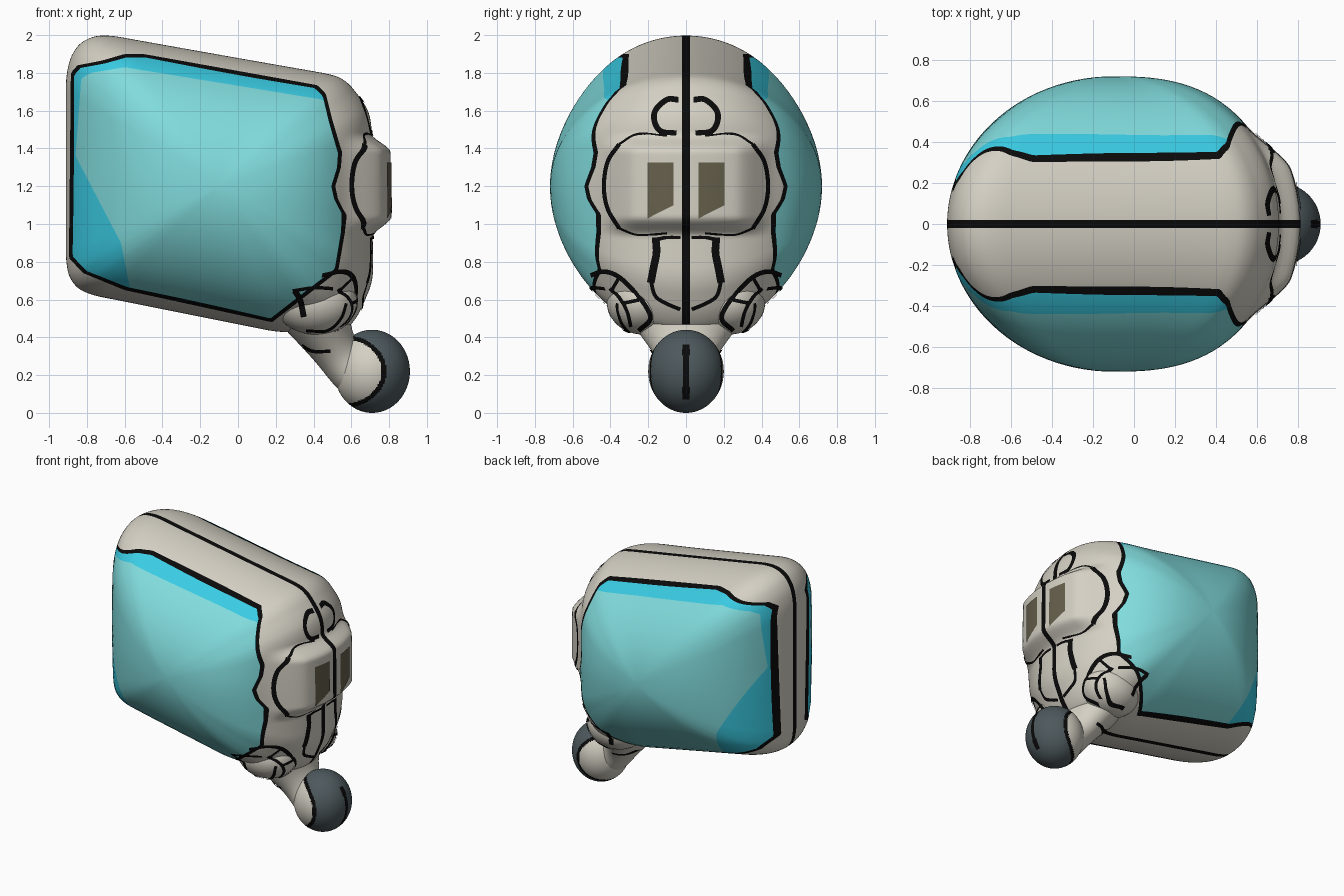
import bpy, bmesh, math
from mathutils import Vector, Matrix
from mathutils.bvhtree import BVHTree

if "Cube" in bpy.data.objects:
    bpy.data.objects.remove(bpy.data.objects["Cube"])


def material(name, *rgb):
    m = bpy.data.materials.new(name)
    m.use_nodes = True
    m.diffuse_color = (*rgb, 1)
    bsdf = m.node_tree.nodes["Principled BSDF"]
    bsdf.inputs["Base Color"].default_value = (*rgb, 1)
    bsdf.inputs["Roughness"].default_value = 0.6
    return m


BEIGE = material("warm beige", .66, .63, .55)
TEAL = material("pale teal", .22, .71, .72)
CYAN = material("bright cyan", .042, .6, .77)
BLACK = material("line black", .003, .003, .003)
RUBBER = material("dark slate", .075, .1, .11)
OLIVE = material("olive window", .13, .115, .07)


def make(name, bm, mats, mirror=False):
    bmesh.ops.recalc_face_normals(bm, faces=bm.faces)
    me = bpy.data.meshes.new(name)
    bm.to_mesh(me)
    for m in mats:
        me.materials.append(m)
    me.shade_smooth()
    ob = bpy.data.objects.new(name, me)
    bpy.context.collection.objects.link(ob)
    if mirror:
        mod = ob.modifiers.new("mirror", "MIRROR")
        mod.use_axis = (False, True, False)
    return ob


# Outlines in side elevation (x, z)
CX, CZ, DEPTH, SEAM = -.1, 1.2, .72, .02
RIM = [(-.91, 1.8), (-.87, 1.93), (-.8, 1.985), (-.72, 2.005), (.5, 1.79),
       (.57, 1.765), (.62, 1.7), (.67, 1.64), (.705, 1.56), (.715, .7), (.63, .5),
       (.55, .42), (.2, .43), (-.8, .63), (-.88, .68), (-.91, .78)]
PANEL = [(-.885, 1.8), (-.85, 1.84), (-.72, 1.865), (-.6, 1.9), (-.5, 1.9), (.42, 1.735),
         (.465, 1.69), (.5, 1.55), (.55, 1.38), (.545, 1.3), (.515, 1.2), (.53, 1.13),
         (.57, 1.05), (.565, .95), (.53, .75), (.18, .48), (-.6, .65), (-.82, .74), (-.895, .82)]
INNER = [(-.83, 1.77), (-.78, 1.8), (-.6, 1.83), (.44, 1.66), (1, 1.4),
         (1, .3), (-.54, .5), (-.62, .9), (-.86, 1.36)]


def reach(poly, a):
    """Distance from the centre to the outline in direction a."""
    d = Vector((math.cos(a), math.sin(a)))
    best = 0
    for p, q in zip(poly, poly[1:] + poly[:1]):
        p = Vector((p[0] - CX, p[1] - CZ))
        e = Vector((q[0] - CX, q[1] - CZ)) - p
        den = d.x * e.y - d.y * e.x
        if abs(den) > 1e-9:
            t = (p.x * e.y - p.y * e.x) / den
            u = (p.x * d.y - p.y * d.x) / den
            if t > 0 and -1e-6 <= u <= 1 + 1e-6:
                best = max(best, t)
    return best


def step(lo, hi, v):
    t = min(1, max(0, (v - lo) / (hi - lo)))
    return t * t * (3 - 2 * t)


def height(a, s, rim):
    """Dome height: softly rounded in the middle, following the rim outside."""
    c, n = math.cos(a), math.sin(a)
    k = rim * rim * ((c / .81) ** 2 + ((n + .19 * c) / .69) ** 2)
    power = 1.88 + .12 * c * c + .65 * max(0, c) ** 4 + .04 * n
    return DEPTH * math.sqrt(max(0, 1 - s ** power * (1 + .4 * (k - 1) * (1 - s * s) ** 2)))


def radius_at(a, y, rim):
    lo, hi = 0, 1
    for _ in range(24):
        mid = (lo + hi) / 2
        lo, hi = (mid, hi) if height(a, mid, rim) > y else (lo, mid)
    return hi


def shell_point(a, s, rim):
    x, z = CX + s * rim * math.cos(a), CZ + s * rim * math.sin(a)
    y = 0 if s == 1 else height(a, s, rim)
    # raised pad on the inner side
    pad = step(.93, 1.04, z) * (1 - step(1.38, 1.48, z)) * (1 - step(.26, .48, y))
    return (x + .1 * pad * step(.3, .6, x), y, z)


# Domed shell: rings follow the panel outline, then roll over to the seam
N = 320
angles = [2 * math.pi * i / N for i in range(N)]
raw = [reach(RIM, a) for a in angles]
rims = [sum(raw[(i + k) % N] for k in range(-3, 4)) / 7 for i in range(N)]
bm = bmesh.new()
columns = []
IN, EDGE, OUT = 16, 4, 22
for a, rim in zip(angles, rims):
    sp = min(.985, reach(PANEL, a) / rim)
    sl = sp - .021 / rim
    si = min(sl - .001, reach(INNER, a) / rim)
    ss = [si * (k + 1) / IN for k in range(IN)]
    ss += [si + (sl - si) * (k + 1) / EDGE for k in range(EDGE)] + [sp]
    y0 = height(a, sp, rim)
    ss += [radius_at(a, y0 + (SEAM - y0) * (k + 1) / OUT, rim) for k in range(OUT)] + [1]
    columns.append([bm.verts.new(shell_point(a, s, rim)) for s in ss])
hub = bm.verts.new((CX, DEPTH, CZ))
rings = len(columns[0])
for c, d in zip(columns, columns[1:] + columns[:1]):
    bm.faces.new((hub, c[0], d[0])).material_index = 1
    for k in range(rings - 1):
        f = bm.faces.new((c[k], c[k + 1], d[k + 1], d[k]))
        ring = k + 1
        if ring < IN:
            f.material_index = 1
        elif ring < IN + EDGE:
            f.material_index = 2
        elif ring == IN + EDGE or ring == rings - 1:
            f.material_index = 3
make("shell", bm, [BEIGE, TEAL, CYAN, BLACK], mirror=True)
shell_bm = bm

# Neck tapering down to the ear tip
neck_bm = bmesh.new()
path = [(.3, .8, .28, .4), (.4, .56, .21, .35), (.47, .4, .135, .23),
        (.55, .28, .115, .14), (.62, .2, .13, .15), (.7, .17, .1, .12)]
loops = []
for i, (x, z, r, ry) in enumerate(path):
    p, q = path[max(0, i - 1)], path[min(len(path) - 1, i + 1)]
    side = Vector((-(q[1] - p[1]), 0, q[0] - p[0])).normalized()
    loops.append([neck_bm.verts.new(Vector((x, 0, z)) + side * r * math.cos(t)
                  + Vector((0, ry * math.sin(t), 0)))
                  for t in (2 * math.pi * k / 24 for k in range(24))])
for c, d in zip(loops, loops[1:]):
    for k in range(24):
        neck_bm.faces.new((c[k - 1], c[k], d[k], d[k - 1]))
smooth = make("neck", neck_bm, [BEIGE]).modifiers.new("smooth", "SUBSURF")
smooth.levels = smooth.render_levels = 2


def ellipsoid(centre, radii, seg):
    b = bmesh.new()
    bmesh.ops.create_uvsphere(b, u_segments=seg, v_segments=seg // 2, radius=1,
                              matrix=Matrix.Translation(centre) @ Matrix.Diagonal((*radii, 1)))
    return b


# Rounded swelling on each side above the neck
puff_bm = ellipsoid((.41, .23, .59), (.22, .19, .175), 48)
make("side_swelling", puff_bm, [BEIGE], mirror=True)

# Ear tip with a round pale patch on each side
tip_bm = ellipsoid((.71, 0, .22), (.2, .2, .22), 160)
for f in tip_bm.faces:
    c = f.calc_center_median()
    d = math.hypot((c.x - .56) / .2, (c.z - .22) / .17)
    if d < 1:
        f.material_index = 1
    elif d < 1.13 or (abs(c.y) < .018 and .07 < c.z < .36):
        f.material_index = 2
make("ear_tip", tip_bm, [RUBBER, BEIGE, BLACK])

# Joined surface that painted details are laid on
verts, polys = [], []
for b in (shell_bm, neck_bm, puff_bm, tip_bm):
    b.verts.index_update()
    base = len(verts)
    verts += [v.co.copy() for v in b.verts]
    polys += [[base + v.index for v in f.verts] for f in b.faces]
surface = BVHTree.FromPolygons(verts, polys)


def drop(axis, u, z):
    """Lay a point just above the surface, from the end (x) or the side (y)."""
    ray = Vector((-1, 0, 0)) if axis == "x" else Vector((0, -1, 0))
    start = Vector((3, u, z)) if axis == "x" else Vector((u, 3, z))
    hit, normal = surface.ray_cast(start, ray)[:2]
    if hit is None:
        return None
    return hit - normal * math.copysign(.006, normal.dot(ray))


def strip(name, axis, pts, width):
    """Painted line: a smooth ribbon laid on the surface, on both sides."""
    pts = [Vector(p) for p in pts]
    ext = [2 * pts[0] - pts[1]] + pts + [2 * pts[-1] - pts[-2]]
    path = []
    for a, b, c, d in zip(ext, ext[1:], ext[2:], ext[3:]):
        for t in (k / 12 for k in range(12)):
            path.append(b + (c - a) * t / 2 + (2 * a - 5 * b + 4 * c - d) * t * t / 2
                        + (3 * b - a - 3 * c + d) * t ** 3 / 2)
    path.append(pts[-1])
    b, previous = bmesh.new(), None
    for i, p in enumerate(path):
        along = (path[min(i + 1, len(path) - 1)] - path[max(i - 1, 0)]).normalized()
        across = Vector((-along.y, along.x)) * width / 2
        row = [drop(axis, *(p + across * k)) for k in (-1, 0, 1)]
        row = [b.verts.new(co) for co in row] if all(row) else None
        if row and previous:
            for k in range(2):
                quad = (previous[k], previous[k + 1], row[k + 1], row[k])
                if max((v.co - quad[0].co).length for v in quad) < .06:
                    b.faces.new(quad)
        previous = row
    make(name, b, [BLACK], mirror=True)


strip("pad_side_line", "x", [(.35, 1.42), (.41, 1.33), (.43, 1.2), (.41, 1.08), (.35, .98)], .022)
strip("pad_top_line", "x", [(.1, 1.465), (.25, 1.475), (.35, 1.42)], .012)
strip("pad_bottom_line", "x", [(.35, .98), (.25, .945), (.1, .955)], .012)
strip("upper_bracket", "x", [(.04, 1.655), (.1, 1.655), (.16, 1.6), (.165, 1.54),
                             (.13, 1.49), (.05, 1.48)], .03)
strip("lower_bracket_top", "x", [(.03, .93), (.1, .93), (.16, .915)], .02)
strip("lower_bracket_side", "x", [(.16, .93), (.155, .85), (.17, .77), (.185, .69)], .04)
strip("lower_bracket_base", "x", [(.185, .7), (.16, .62), (.1, .58), (.03, .55)], .02)
strip("swelling_outline", "x", [(.5, .73), (.43, .75), (.35, .72), (.26, .63),
                                (.19, .51), (.25, .44)], .024)
strip("swelling_inner", "x", [(.4, .66), (.35, .61), (.31, .54), (.29, .46)], .018)
strip("swelling_rib_high", "x", [(.35, .72), (.39, .65)], .018)
strip("swelling_rib_low", "x", [(.24, .6), (.33, .58)], .018)
strip("swelling_tick", "y", [(.3, .65), (.33, .6), (.35, .51)], .03)
strip("swelling_bar", "y", [(.29, .65), (.4, .665), (.5, .66)], .018)
strip("swelling_base", "y", [(.36, .44), (.47, .44), (.54, .5), (.57, .58)], .015)
strip("neck_crease", "y", [(.34, .36), (.4, .33), (.49, .33)], .018)

# Sensor windows on the pad
G = 8
for name, start in (("sensor_window_left", .065), ("sensor_window_right", -.205)):
    bm = bmesh.new()
    grid = []
    for i in range(G + 1):
        u, lo = start + .14 * i / G, 1.03 + .07 * i / G
        grid.append([])
        for j in range(G + 1):
            co = drop("x", abs(u), lo + (1.325 - lo) * j / G)
            grid[-1].append(bm.verts.new((co.x, u, co.z)))
    for c, d in zip(grid, grid[1:]):
        for j in range(G):
            bm.faces.new((c[j], d[j], d[j + 1], c[j + 1]))
    make(name, bm, [OLIVE])
